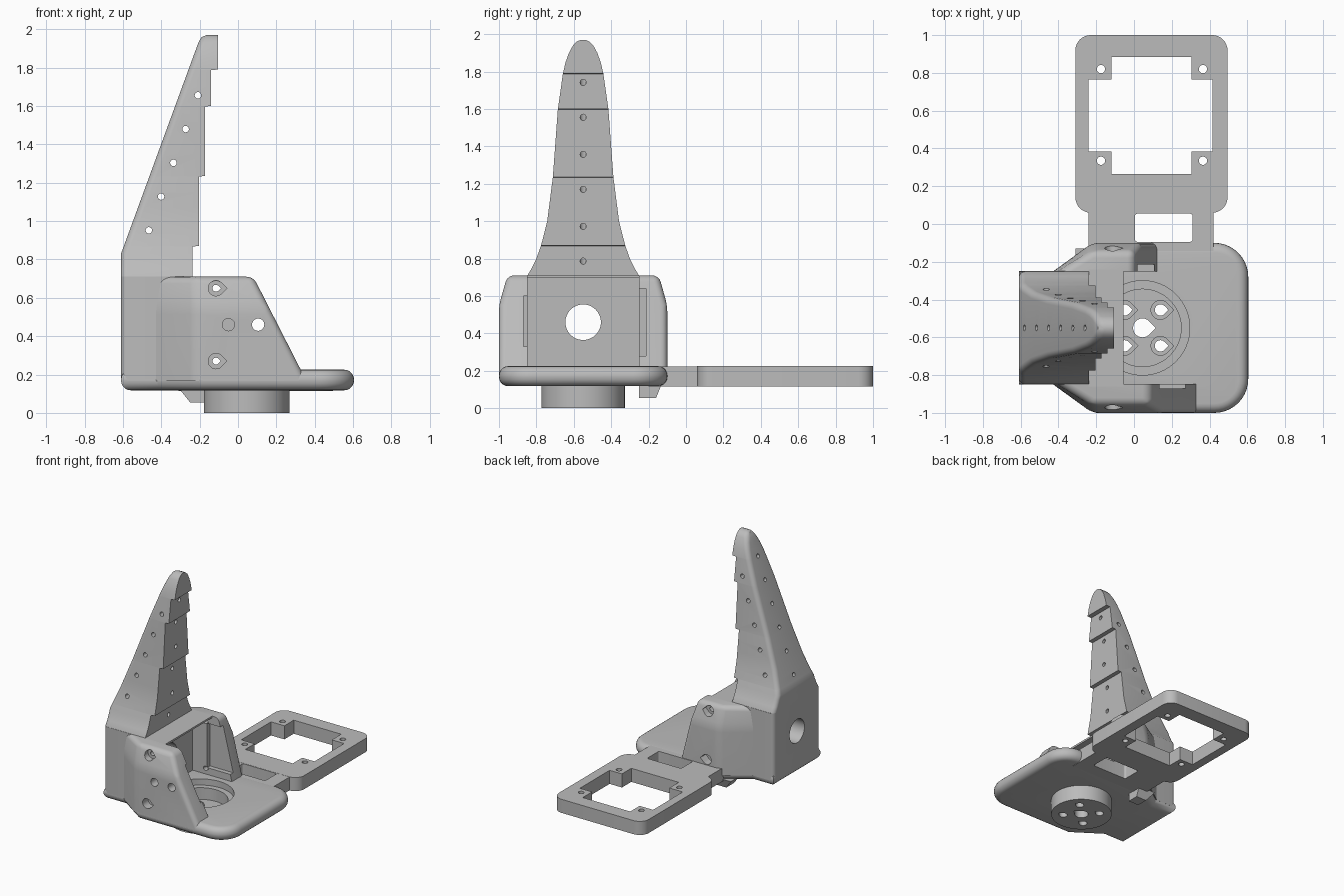
import bpy, bmesh, math
from mathutils import Matrix, Vector

if "Cube" in bpy.data.objects:
    bpy.data.objects.remove(bpy.data.objects["Cube"])

grey = bpy.data.materials.new("plain_grey")
grey.use_nodes = True
COLOUR = (0.5, 0.5, 0.5, 1)
grey.diffuse_color = COLOUR
grey.node_tree.nodes["Principled BSDF"].inputs["Base Color"].default_value = COLOUR

CY = -0.55            # centre line of the gripper
DISC = (0.045, CY)    # centre of the mounting disc


def finish(name, bm):
    bmesh.ops.recalc_face_normals(bm, faces=bm.faces)
    mesh = bpy.data.meshes.new(name)
    bm.to_mesh(mesh)
    bm.free()
    mesh.materials.append(grey)
    ob = bpy.data.objects.new(name, mesh)
    bpy.context.collection.objects.link(ob)
    return ob


def loft(name, rings, bevel=0, pick=None):
    """Skin a stack of equal-length rings; optionally bevel picked edges."""
    bm = bmesh.new()
    rows = [[bm.verts.new(p) for p in ring] for ring in rings]
    n = len(rows[0])
    for a, b in zip(rows, rows[1:]):
        for i in range(n):
            j = (i + 1) % n
            bm.faces.new((a[i], a[j], b[j], b[i]))
    bm.faces.new(rows[0])
    bm.faces.new(rows[-1])
    bmesh.ops.recalc_face_normals(bm, faces=bm.faces)
    if bevel:
        edges = [e for e in bm.edges if pick((e.verts[0].co + e.verts[1].co) / 2, e)]
        bmesh.ops.bevel(bm, geom=edges, offset=bevel, segments=5, profile=0.5,
                        affect='EDGES', clamp_overlap=True)
    return finish(name, bm)


def prism(name, pts, a, b, axis='z', **kw):
    order = {'z': lambda u, v, w: (u, v, w), 'y': lambda u, v, w: (u, w, v),
             'x': lambda u, v, w: (w, u, v)}[axis]
    return loft(name, [[order(u, v, w) for u, v in pts] for w in (a, b)], **kw)


def rect(x0, x1, y0, y1):
    return [(x0, y0), (x1, y0), (x1, y1), (x0, y1)]


def arc(cx, cy, r, start, end, n):
    angles = [math.radians(start + (end - start) * i / n) for i in range(n + 1)]
    return [(cx + r * math.cos(t), cy + r * math.sin(t)) for t in angles]


def circle(cx, cy, r, n=32):
    return arc(cx, cy, r, 0, 360, n)[:-1]


def teardrop(cx, cy, r):
    return arc(cx, cy, r, 45, 315, 18) + [(cx + r * 1.41, cy)]


def round_rect(x0, x1, y0, y1, r):
    return (arc(x1 - r, y1 - r, r, 0, 90, 8) + arc(x0 + r, y1 - r, r, 90, 180, 8)
            + arc(x0 + r, y0 + r, r, 180, 270, 8) + arc(x1 - r, y0 + r, r, 270, 360, 8))


def cut(ob, *cutters):
    for c in cutters:
        c.hide_render = True
        m = ob.modifiers.new("cut", 'BOOLEAN')
        m.operation, m.solver, m.object = 'DIFFERENCE', 'EXACT', c
    bpy.context.view_layer.update()
    done = bpy.data.meshes.new_from_object(ob.evaluated_get(bpy.context.evaluated_depsgraph_get()))
    ob.modifiers.clear()
    ob.data = done
    for c in cutters:
        bpy.data.objects.remove(c)


def curve_at(table, z):
    for (z0, v0), (z1, v1) in zip(table, table[1:]):
        if z <= z1:
            return v0 + (v1 - v0) * (z - z0) / (z1 - z0)
    return table[-1][1]


# Base plate with rolled rim
half = arc(0.425, CY + 0.27, 0.18, 0, 90, 10) + [(-0.2, CY + 0.45), (-0.42, CY + 0.3), (-0.61, CY + 0.3)]
outline = half + [(x, 2 * CY - y) for x, y in reversed(half)]
plate = prism("base_plate", outline, 0.118, 0.225, bevel=0.05,
              pick=lambda m, e: abs(e.verts[0].co.z - e.verts[1].co.z) < 0.01)

# Mounting disc under the plate
disc = prism("mounting_disc", circle(*DISC, 0.223, 64), 0.0, 0.16)


def disc_cutters():
    cs = [prism("c", circle(*DISC, 0.25, 64), 0.175, 0.3),
          prism("c", circle(*DISC, 0.205, 64), 0.08, 0.3),
          prism("c", teardrop(*DISC, 0.05), -0.1, 0.3)]
    for sx in (-1, 1):
        for sy in (-1, 1):
            p = (DISC[0] + sx * 0.095, DISC[1] + sy * 0.095)
            cs += [prism("c", teardrop(*p, 0.03), -0.1, 0.3),
                   prism("c", teardrop(*p, 0.05), 0.05, 0.3)]
    return cs


cut(plate, *disc_cutters())
cut(disc, *disc_cutters())

# Camera frame and the bridge joining it to the plate
frame = prism("rear_frame", round_rect(-0.31, 0.495, 0.06, 1.0, 0.08), 0.115, 0.225)
cut(frame, prism("c", rect(-0.24, 0.415, 0.385, 0.765), 0, 0.4),
    prism("c", rect(-0.12, 0.305, 0.265, 0.885), 0, 0.4),
    *[prism("c", circle(x, y, 0.022, 20), 0, 0.4) for x in (-0.175, 0.365) for y in (0.335, 0.82)])
bridge = prism("bridge", rect(-0.24, 0.42, -0.2, 0.08), 0.116, 0.224)
cut(bridge, prism("c", round_rect(0.005, 0.31, -0.095, 0.055, 0.015), 0, 0.4))

# Small foot under the plate
foot = loft("under_foot", [
    [(x, y, 0.055) for x, y in rect(-0.25, -0.16, -0.25, -0.16)],
    [(x, y, 0.13) for x, y in rect(-0.31, -0.16, -0.25, -0.13)]])

# Finger block with the large round opening
block = prism("finger_block", rect(-0.61, -0.23, CY - 0.3, CY + 0.3), 0.165, 0.71, bevel=0.035,
              pick=lambda m, e: m.x < -0.6 and 0.4 < m.z < 0.5)
cut(block, prism("c", circle(CY, 0.46, 0.095, 48), -1, 0, 'x'))
lid = prism("cavity_lid", rect(-0.24, -0.055, CY - 0.31, CY + 0.31), 0.695, 0.71)

# Side walls: tapered, with sloping front edges
for side, name, top_x, lean, slot in ((-1, "front_wall", 0.08, 0.51, (0.33, 0.6, 0.02)),
                                      (1, "back_wall", 0.0, 0.25, (0.28, 0.64, 0.035))):
    rings = []
    for z, outer, back in ((0.165, 0.45, -0.43), (0.55, 0.45, -0.43), (0.71, 0.405, -0.4)):
        fx = top_x + (0.71 - z) * lean
        rings.append([(x, CY + side * v, z) for x, v in
                      ((back, 0.298), (-0.22, outer), (fx, outer), (fx, 0.298))])
    wall = loft(name, rings, bevel=0.035,
                pick=lambda m, e: abs(m.y - CY) > 0.31 and m.z > 0.2 and len(e.link_faces) == 2
                and e.calc_face_angle(0) > 0.15)

    def hole(shape, v0, v1):
        return prism("c", shape, *sorted((CY + side * v0, CY + side * v1)), 'y')

    cutters = [hole(rect(-0.1, 0.6, slot[0], slot[1]), 0.2, 0.3 + slot[2])]
    for z in (0.27, 0.65):
        cutters += [hole(teardrop(-0.115, z, 0.018), 0.2, 0.6),
                    hole(teardrop(-0.115, z, 0.04), 0.38, 0.6)]
    if side < 0:
        cutters += [hole(circle(x, 0.46, 0.032), 0.2, 0.6) for x in (-0.05, 0.105)]
    cut(wall, *cutters)

# Stepped finger
WIDTH = [(0.7, 0.3), (0.71, 0.298), (0.75, 0.274), (0.8, 0.25), (0.87, 0.225), (1.0, 0.192),
         (1.235, 0.162), (1.6, 0.135), (1.79, 0.108), (1.85, 0.094), (1.9, 0.076),
         (1.94, 0.054), (1.96, 0.034), (1.97, 0.012)]
BACK = [(0.7, -0.61), (0.83, -0.61), (1.93, -0.207), (1.96, -0.19), (1.97, -0.165)]
STEPS = [(0.7, -0.237), (0.87, -0.203), (1.235, -0.172), (1.6, -0.14), (1.79, -0.105)]
levels = {z for z, _ in WIDTH + BACK} | {0.93, 1.07, 1.15, 1.35, 1.48, 1.7}
levels |= {z - 0.002 for z, _ in STEPS[1:]}
rings = []
for z in sorted(levels):
    w, xl = curve_at(WIDTH, z), curve_at(BACK, z)
    xr = [x for z0, x in STEPS if z >= z0][-1]
    r = min(0.035, w * 0.8, (xr - xl) * 0.5)
    ring = [(xr, -w), (xr, w)] + arc(xl + r, w - r, r, 90, 180, 5) + arc(xl + r, r - w, r, 180, 270, 5)
    rings.append([(x, CY + y, z) for x, y in ring])
finger = loft("stepped_finger", rings)

# Lacing holes across the finger and square to its sloping back
cutters = [prism("c", circle(-0.465 + 0.064 * i, 0.952 + 0.176 * i, 0.017, 16), -1, 0, 'y') for i in range(5)]
axis = Vector((0.94, 0, -0.34))
turn = Vector((0, 0, 1)).rotation_difference(axis).to_matrix().to_4x4()
for i in range(6):
    c = prism("c", circle(0, 0, 0.016, 16), -0.3, 0.6)
    c.data.transform(Matrix.Translation((-0.58 + 0.064 * i, CY, 0.91 + 0.175 * i)) @ turn)
    cutters.append(c)
cut(finger, *cutters)

# Smooth rounded areas, keep hard edges crisp
for ob in (plate, disc, frame, bridge, foot, block, lid, finger,
           bpy.data.objects["front_wall"], bpy.data.objects["back_wall"]):
    bpy.ops.object.select_all(action='DESELECT')
    ob.select_set(True)
    bpy.context.view_layer.objects.active = ob
    bpy.ops.object.shade_smooth_by_angle(angle=math.radians(30))
